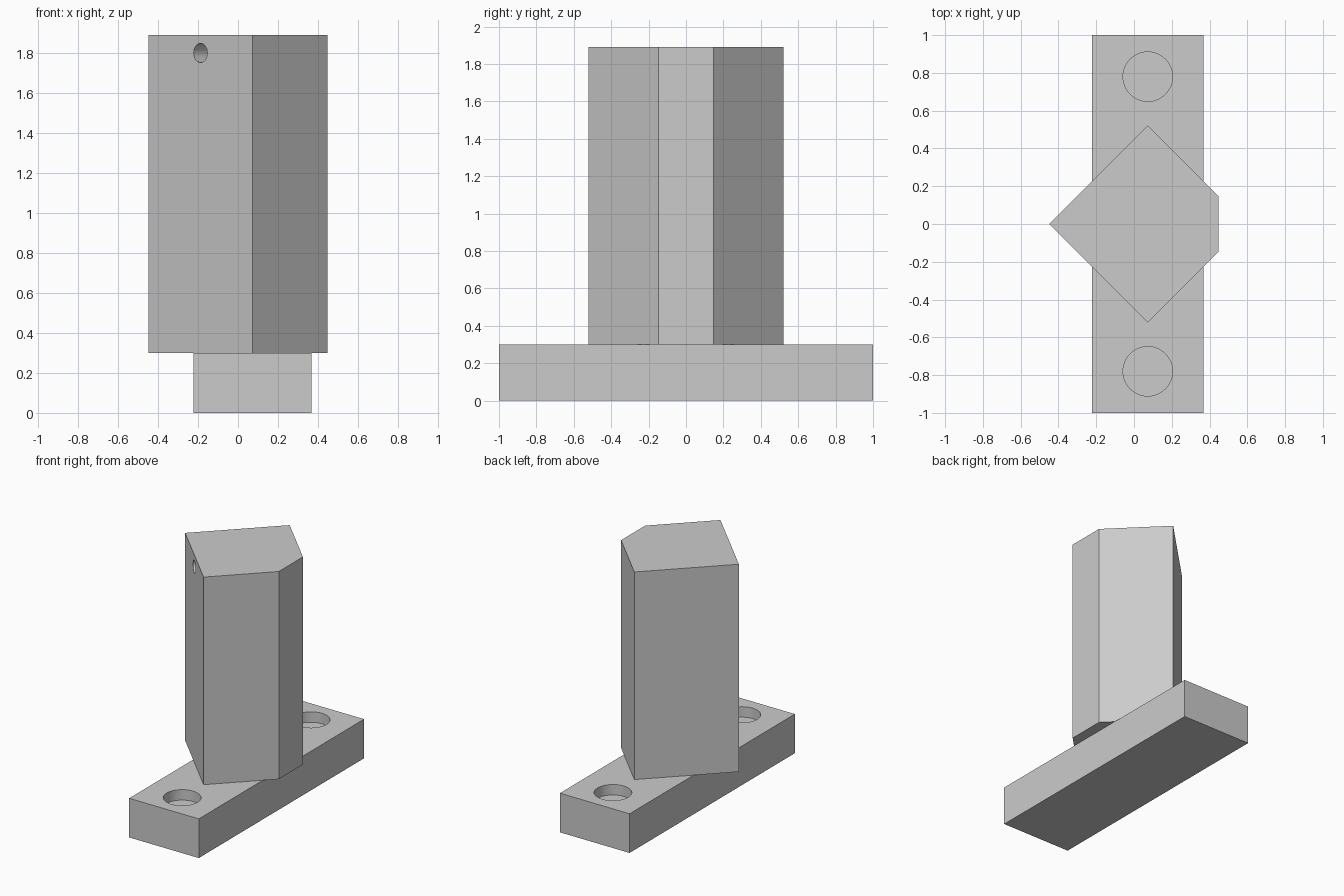
import bpy
import bmesh
from mathutils import Vector

if "Cube" in bpy.data.objects:
    bpy.data.objects.remove(bpy.data.objects["Cube"], do_unlink=True)

GREY = (0.6, 0.6, 0.6, 1.0)
grey = bpy.data.materials.new("plain grey")
grey.use_nodes = True
grey.diffuse_color = GREY
grey.node_tree.nodes["Principled BSDF"].inputs["Base Color"].default_value = GREY

AXIS = 0.073  # x of the shared centre line
BASE_TOP = 0.3
PILLAR_TOP = 1.89


def finish(name, bm):
    bmesh.ops.recalc_face_normals(bm, faces=bm.faces)
    mesh = bpy.data.meshes.new(name)
    bm.to_mesh(mesh)
    bm.free()
    mesh.materials.append(grey)
    obj = bpy.data.objects.new(name, mesh)
    bpy.context.collection.objects.link(obj)
    return obj


def prism(name, outline, bottom, top):
    """Extrude a plan outline upwards."""
    bm = bmesh.new()
    face = bm.faces.new([bm.verts.new((x, y, bottom)) for x, y in outline])
    result = bmesh.ops.extrude_face_region(bm, geom=[face])
    verts = [v for v in result["geom"] if isinstance(v, bmesh.types.BMVert)]
    bmesh.ops.translate(bm, verts=verts, vec=(0, 0, top - bottom))
    return finish(name, bm)


def drill(obj, name, point, outward, radius, depth):
    """Cut a blind round hole into a face."""
    bm = bmesh.new()
    bmesh.ops.create_cone(bm, cap_ends=True, segments=48, radius1=radius,
                          radius2=radius, depth=depth * 2)
    cutter = finish(name, bm)
    cutter.location = point
    cutter.rotation_euler = Vector(outward).to_track_quat("Z", "Y").to_euler()
    cutter.hide_render = True
    cutter.hide_set(True)
    cut = obj.modifiers.new(name, "BOOLEAN")
    cut.operation = "DIFFERENCE"
    cut.solver = "EXACT"
    cut.object = cutter


def apply_cuts(obj):
    """Bake the holes, drop the cutters and smooth the bores."""
    bpy.context.view_layer.update()
    cutters = [m.object for m in obj.modifiers]
    bpy.ops.object.select_all(action="DESELECT")
    bpy.context.view_layer.objects.active = obj
    obj.select_set(True)
    for m in list(obj.modifiers):
        bpy.ops.object.modifier_apply(modifier=m.name)
    for c in cutters:
        bpy.data.objects.remove(c, do_unlink=True)
    bpy.ops.object.shade_smooth_by_angle()


# Base bar with two blind bolt recesses
half = 0.295
base = prism("base_bar", [(AXIS - half, -1), (AXIS + half, -1),
                          (AXIS + half, 1), (AXIS - half, 1)], 0, BASE_TOP)
for side in (-1, 1):
    drill(base, f"bolt_recess_{side}", (AXIS, 0.78 * side, BASE_TOP),
          (0, 0, 1), 0.131, 0.08)
apply_cuts(base)

# Square pillar turned on its corner, with the right corner cut flat
r = 0.521
flat_x = 0.448
flat_y = AXIS + r - flat_x
pillar = prism("pillar", [(AXIS - r, 0), (AXIS, -r), (flat_x, -flat_y),
                          (flat_x, flat_y), (AXIS, r)], BASE_TOP, PILLAR_TOP)

# Small hole near the top of the front-left face
drill(pillar, "pin_hole", (AXIS - r / 2, -r / 2, 1.8), (-1, -1, 0), 0.048, 0.2)
apply_cuts(pillar)
